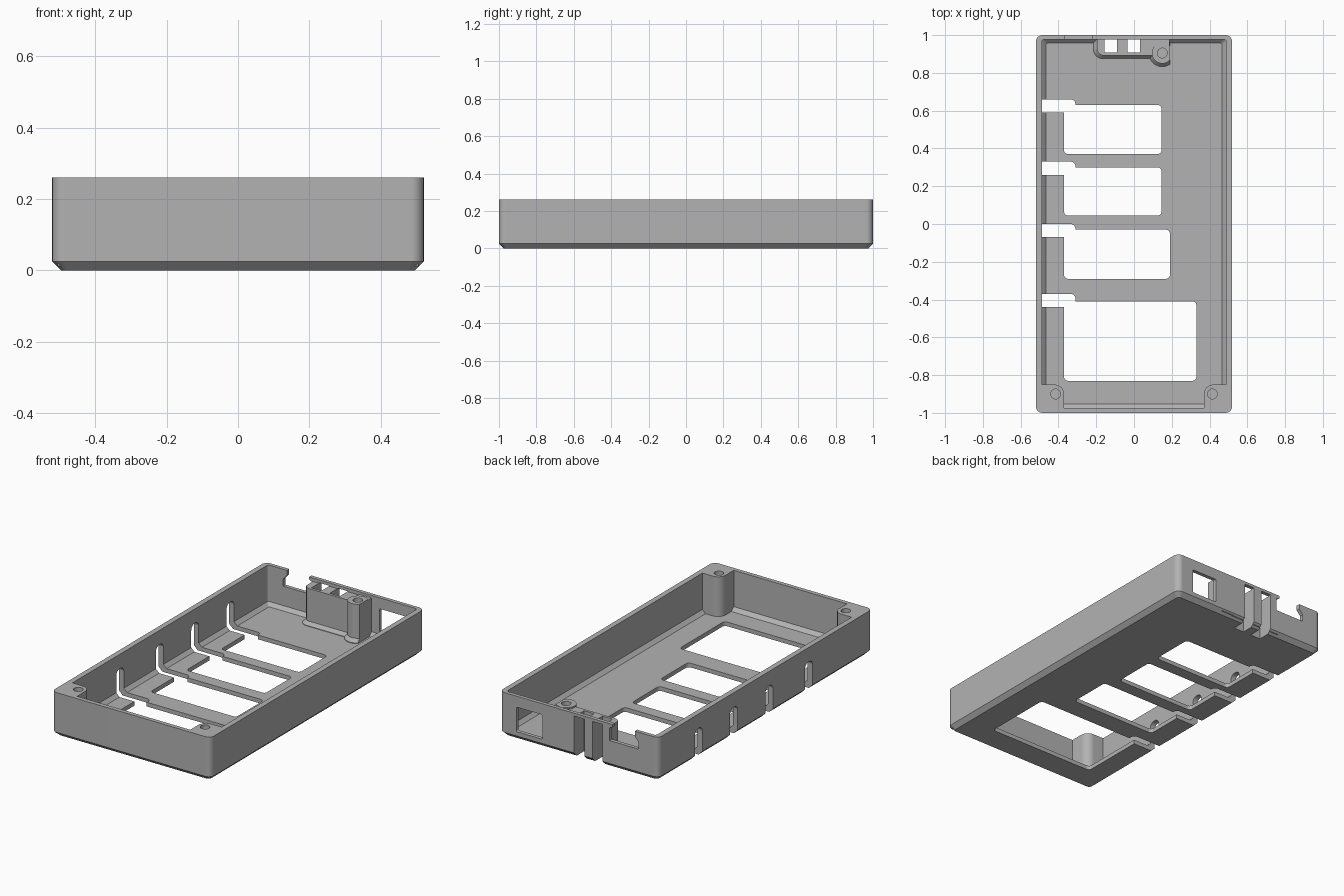
import bpy
import bmesh
from math import sin, cos, pi, radians

if "Cube" in bpy.data.objects:
    bpy.data.objects.remove(bpy.data.objects["Cube"], do_unlink=True)

grey = bpy.data.materials.new("plain_grey")
grey.use_nodes = True
grey.diffuse_color = (0.45, 0.45, 0.45, 1)
grey.node_tree.nodes["Principled BSDF"].inputs["Base Color"].default_value = grey.diffuse_color


def rounded(u0, u1, v0, v1, radii, steps=6):
    """Outline of a rectangle; radii start at the low-u, low-v corner."""
    if not isinstance(radii, tuple):
        radii = (radii,) * 4
    points = []
    signs = ((1, 1), (-1, 1), (-1, -1), (1, -1))
    for i, (r, (su, sv)) in enumerate(zip(radii, signs)):
        cu = (u0 if su > 0 else u1) + su * r
        cv = (v0 if sv > 0 else v1) + sv * r
        for k in range(steps + 1 if r else 1):
            a = pi + (i + k / steps) * pi / 2
            points.append((cu + r * cos(a), cv + r * sin(a)))
    return points


def circle(u, v, r, steps=32):
    return [(u + r * cos(2 * pi * k / steps), v + r * sin(2 * pi * k / steps)) for k in range(steps)]


def loft(name, rings, axis="z"):
    """Solid through outlines of equal count, each given as (outline, height)."""
    bm = bmesh.new()
    place = {"x": lambda u, v, w: (w, u, v),
             "y": lambda u, v, w: (u, w, v),
             "z": lambda u, v, w: (u, v, w)}[axis]
    loops = [[bm.verts.new(place(u, v, w)) for u, v in pts] for pts, w in rings]
    for low, high in zip(loops, loops[1:]):
        for i in range(len(low)):
            j = (i + 1) % len(low)
            bm.faces.new((low[i], low[j], high[j], high[i]))
    bm.faces.new(loops[0][::-1])
    bm.faces.new(loops[-1])
    bmesh.ops.recalc_face_normals(bm, faces=bm.faces)
    mesh = bpy.data.meshes.new(name)
    bm.to_mesh(mesh)
    bm.free()
    mesh.materials.append(grey)
    obj = bpy.data.objects.new(name, mesh)
    bpy.context.collection.objects.link(obj)
    return obj


def prism(name, outline, low, high, axis="z"):
    return loft(name, [(outline, low), (outline, high)], axis)


def combine(target, tool, operation):
    mod = target.modifiers.new(tool.name, "BOOLEAN")
    mod.operation = operation
    mod.solver = "EXACT"
    mod.object = tool
    bpy.context.view_layer.objects.active = target
    bpy.ops.object.modifier_apply(modifier=mod.name)
    bpy.data.objects.remove(tool, do_unlink=True)


HALF_W, HEIGHT, FLOOR, BEVEL = 0.52, 0.26, 0.025, 0.025

# Outer shell with a bevelled underside
case = loft("case", [
    (rounded(-HALF_W + BEVEL, HALF_W - BEVEL, -1 + BEVEL, 1 - BEVEL, 0.02), 0),
    (rounded(-HALF_W, HALF_W, -1, 1, 0.035), BEVEL),
    (rounded(-HALF_W, HALF_W, -1, 1, 0.035), HEIGHT)])

# Cavity with a sloped edge along the floor
combine(case, loft("cavity", [
    (rounded(-0.467, 0.467, -0.952, 0.957, 0.01), FLOOR),
    (rounded(-0.488, 0.488, -0.975, 0.978, 0.015), FLOOR + 0.02),
    (rounded(-0.488, 0.488, -0.975, 0.978, 0.015), 0.4)]), "DIFFERENCE")

# Screw posts in the two front corners
for side in (-1, 1):
    x0, x1 = sorted((side * 0.37, side * 0.505))
    radii = (0, 0, 0.05, 0) if side < 0 else (0, 0, 0, 0.05)
    combine(case, prism("front_post", rounded(x0, x1, -0.985, -0.85, radii), 0.012, HEIGHT), "UNION")
    combine(case, prism("screw_hole", circle(side * 0.415, -0.9, 0.026), 0.08, 0.4), "DIFFERENCE")

# Strap block on the back wall, with a flared foot
foot = rounded(-0.215, 0.12, 0.875, 0.99, (0.05, 0, 0, 0))
body = rounded(-0.195, 0.12, 0.892, 0.99, (0.035, 0, 0, 0))
combine(case, loft("strap_block", [(foot, 0.012), (foot, FLOOR + 0.003), (body, FLOOR + 0.022),
                                   (body, 0.24)]), "UNION")


# Round back post, flat on one side, joined to the wall
def post_ring(r):
    return [(min(x, 0.19), y) for x, y in circle(0.15, 0.905, r)]


combine(case, loft("back_post", [(post_ring(0.072), 0.013), (post_ring(0.072), FLOOR + 0.004),
                                 (post_ring(0.055), FLOOR + 0.024), (post_ring(0.055), 0.25)]), "UNION")
combine(case, prism("post_web", rounded(0.105, 0.189, 0.905, 0.992, 0), 0.014, 0.245), "UNION")
combine(case, prism("screw_hole", circle(0.15, 0.905, 0.026), 0.08, 0.4), "DIFFERENCE")

# Strap channels: shafts through the block, open to the back below a bridge
for x in (-0.155, -0.035):
    combine(case, prism("strap_shaft", rounded(x, x + 0.066, 0.908, 0.976, 0), -0.1, 0.4), "DIFFERENCE")
    combine(case, prism("strap_slot", rounded(x, x + 0.066, -0.1, 0.243, 0), 0.93, 1.1, "y"), "DIFFERENCE")

# Connector window and open notch in the back wall
combine(case, prism("back_window", rounded(0.24, 0.41, 0.05, 0.195, 0.008), 0.93, 1.1, "y"), "DIFFERENCE")
notch = [(-0.2, 0.16), (-0.2, 0.235), (-0.22, 0.245), (-0.22, 0.4),
         (-0.365, 0.4), (-0.365, 0.23), (-0.39, 0.2), (-0.39, 0.16)]
combine(case, prism("back_notch", notch, 0.93, 1.1, "y"), "DIFFERENCE")

# Floor windows, each with a slot running out through the side wall
windows = [(0.145, 0.37, 0.63, 0.59), (0.145, 0.045, 0.3, 0.26),
           (0.19, -0.29, -0.03, -0.07), (0.33, -0.83, -0.41, -0.44)]
for right, front, back, slot in windows:
    combine(case, prism("floor_window", rounded(-0.37, right, front, back, 0.02), -0.1, 0.1), "DIFFERENCE")
    combine(case, prism("floor_slot", rounded(-0.6, -0.31, slot, slot + 0.07, (0, 0, 0.025, 0)),
                        -0.1, 0.06), "DIFFERENCE")
    combine(case, prism("wall_slot", rounded(slot, slot + 0.07, -0.1, 0.175, (0, 0, 0.03, 0.03)),
                        -0.6, -0.45, "x"), "DIFFERENCE")

# Smooth the rounded corners while keeping the flats flat
bpy.ops.object.select_all(action="DESELECT")
case.select_set(True)
bpy.context.view_layer.objects.active = case
bpy.ops.object.shade_smooth_by_angle(angle=radians(25))
weighted = case.modifiers.new("weighted_normals", "WEIGHTED_NORMAL")
weighted.keep_sharp = True
